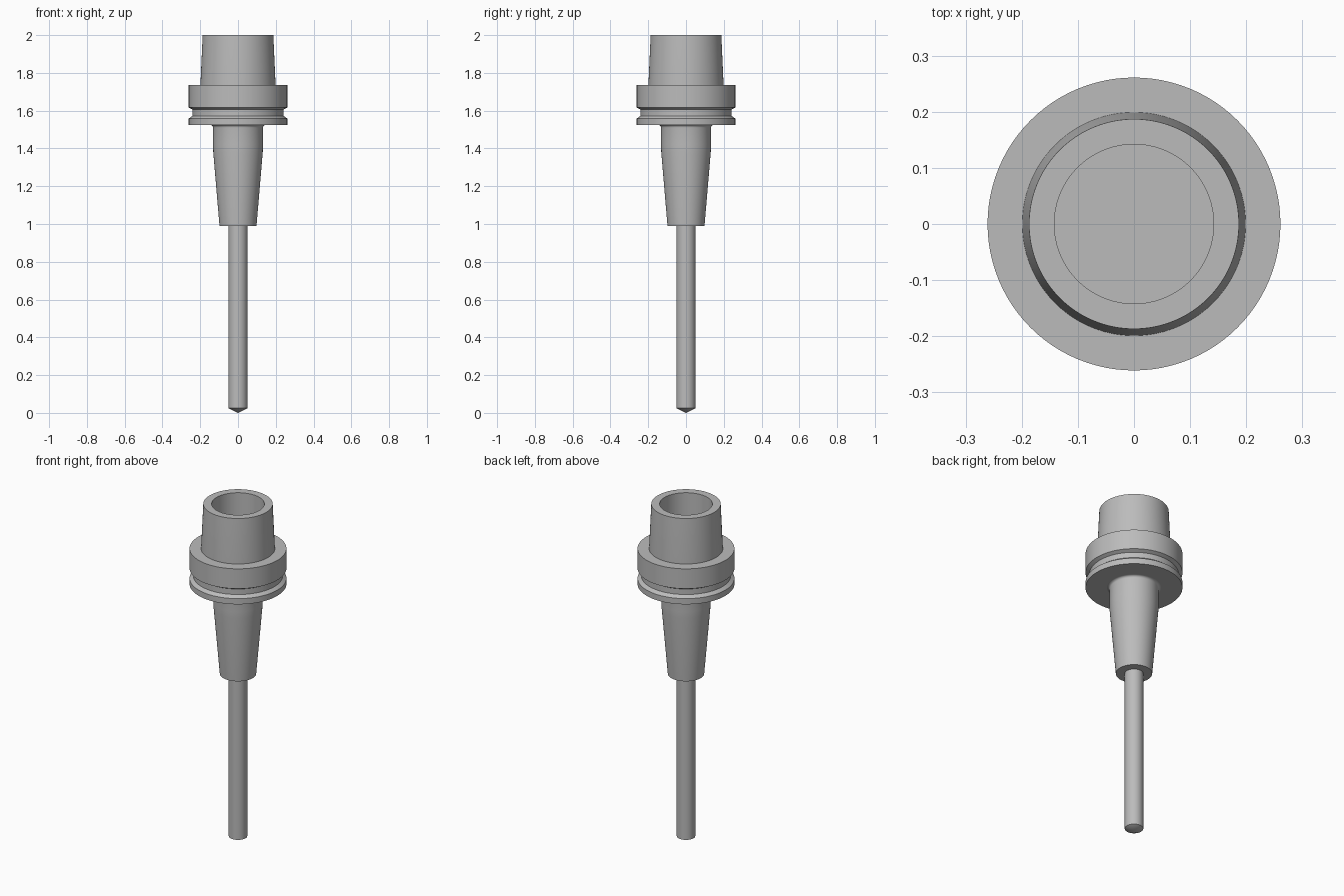
import bpy
import bmesh
import math

cube = bpy.data.objects.get("Cube")
if cube:
    bpy.data.objects.remove(cube, do_unlink=True)

SEGMENTS = 96

steel = bpy.data.materials.new("steel grey")
steel.use_nodes = True
colour = (0.50, 0.50, 0.50, 1)
steel.diffuse_color = colour
steel.node_tree.nodes["Principled BSDF"].inputs["Base Color"].default_value = colour


def lathe(name, profile):
    """Turn a (radius, height) profile around the z axis."""
    bm = bmesh.new()
    verts = [bm.verts.new((r, 0, z)) for r, z in profile]
    edges = [bm.edges.new(pair) for pair in zip(verts, verts[1:])]
    bmesh.ops.spin(bm, geom=verts + edges, cent=(0, 0, 0), axis=(0, 0, 1),
                   angle=math.tau, steps=SEGMENTS, use_duplicate=False)
    bmesh.ops.remove_doubles(bm, verts=bm.verts, dist=0.0001)
    bmesh.ops.recalc_face_normals(bm, faces=bm.faces)
    mesh = bpy.data.meshes.new(name)
    bm.to_mesh(mesh)
    bm.free()
    mesh.materials.append(steel)
    obj = bpy.data.objects.new(name, mesh)
    bpy.context.collection.objects.link(obj)
    bpy.ops.object.select_all(action="DESELECT")
    obj.select_set(True)
    bpy.context.view_layer.objects.active = obj
    bpy.ops.object.shade_smooth_by_angle(angle=math.radians(20))
    return obj


# Hollow tapered shank with a flat-bottomed bore
lathe("taper_shank", [(0, 1.72), (0.199, 1.72), (0.199, 1.735), (0.187, 2.0),
                      (0.142, 2.0), (0.142, 1.75), (0, 1.75)])

# Gripping flange with a V-sided groove
lathe("grooved_flange", [(0, 1.524), (0.261, 1.524), (0.261, 1.558),
                         (0.241, 1.573), (0.241, 1.606), (0.261, 1.617),
                         (0.261, 1.735), (0, 1.735)])

# Tapered nose, with a small fillet where it meets the flange
fillet_r = 0.014
fillet = [(0.132 + fillet_r * (1 - math.cos(a)), 1.51 + fillet_r * math.sin(a))
          for a in (math.pi / 2 * i / 6 for i in range(7))]
lathe("nose", [(0, 0.99), (0.098, 0.99), (0.131, 1.38), (0.132, 1.42)]
      + fillet + [(0, 1.524)])

# Long round cutter with a shallow pointed tip
lathe("cutter", [(0, 0), (0.05, 0.025), (0.05, 1.0), (0, 1.0)])
